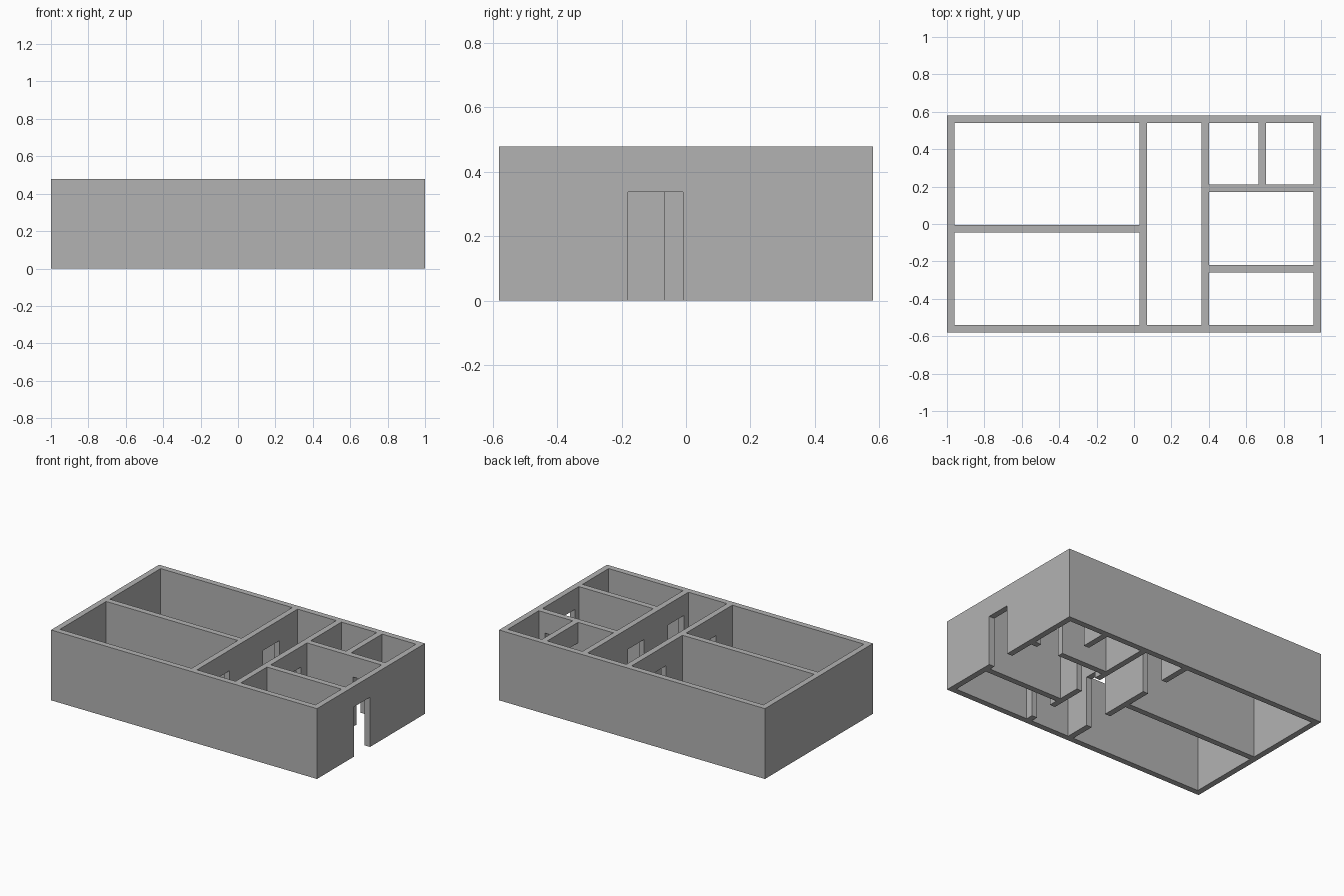
import bpy

cube = bpy.data.objects.get("Cube")
if cube:
    bpy.data.objects.remove(cube, do_unlink=True)

HEIGHT, DOOR_HEIGHT = 0.478, 0.338
BELOW = -0.1  # cutters start under the floor line

# Single plaster colour
plaster = bpy.data.materials.new("grey plaster")
plaster.use_nodes = True
grey = (0.45, 0.45, 0.45, 1)
plaster.diffuse_color = grey
plaster.node_tree.nodes["Principled BSDF"].inputs["Base Color"].default_value = grey


def box(name, x0, x1, y0, y1, z0, z1):
    """Axis-aligned box between the given limits."""
    bpy.ops.mesh.primitive_cube_add(size=1)
    ob = bpy.context.object
    ob.name = name
    for v in ob.data.vertices:
        v.co.x = x1 if v.co.x > 0 else x0
        v.co.y = y1 if v.co.y > 0 else y0
        v.co.z = z1 if v.co.z > 0 else z0
    ob.data.materials.append(plaster)
    return ob


def cut(target, x0, x1, y0, y1, top):
    """Subtract a box from the target and discard the cutter."""
    cutter = box("cutter", x0, x1, y0, y1, BELOW, top)
    cutter.hide_render = True
    mod = target.modifiers.new("opening", "BOOLEAN")
    mod.operation = "DIFFERENCE"
    mod.solver = "EXACT"
    mod.object = cutter
    bpy.context.view_layer.objects.active = target
    bpy.ops.object.modifier_apply(modifier=mod.name)
    bpy.data.objects.remove(cutter, do_unlink=True)


walls = box("house_walls", -1, 1, -0.58, 0.58, 0, HEIGHT)

# Room limits: x0, x1, y0, y1
front, back, left, right = -0.54, 0.54, -0.96, 0.96
rooms = [
    (left, 0.03, front, -0.045),    # large front room
    (left, 0.03, -0.005, back),     # large back room
    (0.07, 0.36, front, back),      # hallway
    (0.40, right, front, -0.26),    # small front room
    (0.40, right, -0.22, 0.17),     # entrance room
    (0.40, 0.665, 0.21, back),      # inner back room
    (0.705, right, 0.21, back),     # corner back room
]
for room in rooms:
    cut(walls, *room, HEIGHT + 0.1)

# Doorways, each reaching just past both sides of its wall
doors = [
    (0.94, 1.02, -0.18, -0.01),     # outside door
    (0.34, 0.42, -0.065, 0.107),    # entrance room to hallway
    (0.34, 0.42, -0.49, -0.32),     # small front room to hallway
    (0.01, 0.09, -0.365, -0.19),    # large front room to hallway
    (0.01, 0.09, 0.17, 0.345),      # large back room to hallway
    (0.745, 0.915, 0.15, 0.23),     # entrance room to corner room
    (0.645, 0.725, 0.21, 0.365),    # corner room to inner room
]
for door in doors:
    cut(walls, *door, DOOR_HEIGHT)

# One plain material on every face
walls.data.materials.clear()
walls.data.materials.append(plaster)
for face in walls.data.polygons:
    face.material_index = 0
    face.use_smooth = False
